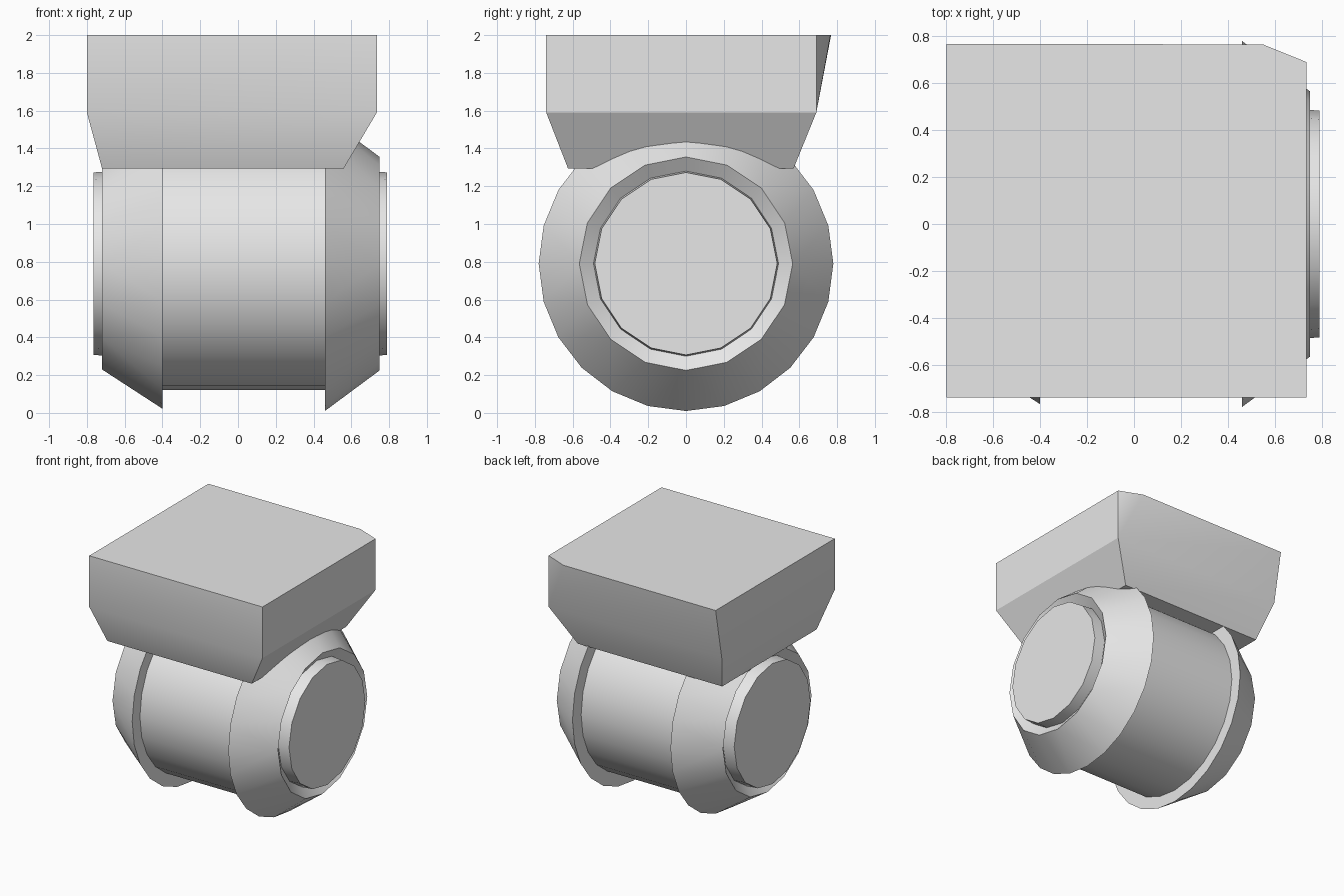
import bpy
import bmesh
from math import sin, cos, tau, radians

if "Cube" in bpy.data.objects:
    bpy.data.objects.remove(bpy.data.objects["Cube"], do_unlink=True)

AXIS_Z = 0.79
GREY = (0.8, 0.8, 0.8, 1)
metal = bpy.data.materials.new("plain grey")
metal.use_nodes = True
metal.diffuse_color = GREY
metal.node_tree.nodes["Principled BSDF"].inputs["Base Color"].default_value = GREY


def finish(name, bm):
    """Turn a bmesh into a smooth shaded object with sharp creases."""
    bmesh.ops.recalc_face_normals(bm, faces=bm.faces)
    mesh = bpy.data.meshes.new(name)
    bm.to_mesh(mesh)
    bm.free()
    mesh.materials.append(metal)
    obj = bpy.data.objects.new(name, mesh)
    bpy.context.collection.objects.link(obj)
    bpy.ops.object.select_all(action="DESELECT")
    obj.select_set(True)
    bpy.context.view_layer.objects.active = obj
    bpy.ops.object.shade_smooth_by_angle(angle=radians(30))
    return obj


def loft(name, rings):
    """Closed solid through rings (x, radius, sides) around the drum axis."""
    bm = bmesh.new()
    previous = None
    for i, (x, radius, sides) in enumerate(rings):
        angles = [tau * k / sides for k in range(sides)]
        verts = [bm.verts.new((x, radius * sin(a), AXIS_Z - radius * cos(a)))
                 for a in angles]
        edges = [bm.edges.new((verts[k - 1], verts[k])) for k in range(sides)]
        if previous:
            bmesh.ops.bridge_loops(bm, edges=previous + edges)
        if i in (0, len(rings) - 1):
            bm.faces.new(verts)
        previous = edges
    return finish(name, bm)


# Central drum
loft("drum", [(-0.42, 0.67, 24), (0.47, 0.67, 24)])

# Tapered end flanges, each with a recessed rim and a raised round cap
loft("left_flange", [(0.46, 0.6, 24), (0.46, 0.78, 24), (0.75, 0.565, 16),
                     (0.70, 0.49, 16), (0.79, 0.483, 16)])
loft("right_flange", [(-0.40, 0.6, 24), (-0.40, 0.768, 24), (-0.72, 0.56, 16),
                      (-0.67, 0.49, 16), (-0.765, 0.483, 16)])

# Mounting block: upright upper part, tapered lower part, one clipped back corner
bm = bmesh.new()


def rectangle(x0, x1, y0, y1, z):
    return [bm.verts.new((x, y, z)) for x, y in ((x0, y0), (x1, y0), (x1, y1), (x0, y1))]


base = rectangle(-0.72, 0.56, -0.625, 0.57, 1.295)
waist = rectangle(-0.8, 0.735, -0.74, 0.69, 1.59)
top = rectangle(-0.8, 0.735, -0.74, 0.69, 2.0)
top[3].co.y = 0.768
clip = bm.verts.new((0.55, 0.765, 2.0))
bm.faces.new(base)
bm.faces.new(top[:3] + [clip, top[3]])
for k in range(4):
    n = (k + 1) % 4
    bm.faces.new((base[k], base[n], waist[n], waist[k]))
    if k != 2:
        bm.faces.new((waist[k], waist[n], top[n], top[k]))
bm.faces.new((waist[2], waist[3], top[3], clip))
bm.faces.new((waist[2], clip, top[2]))
finish("mounting_block", bm)
